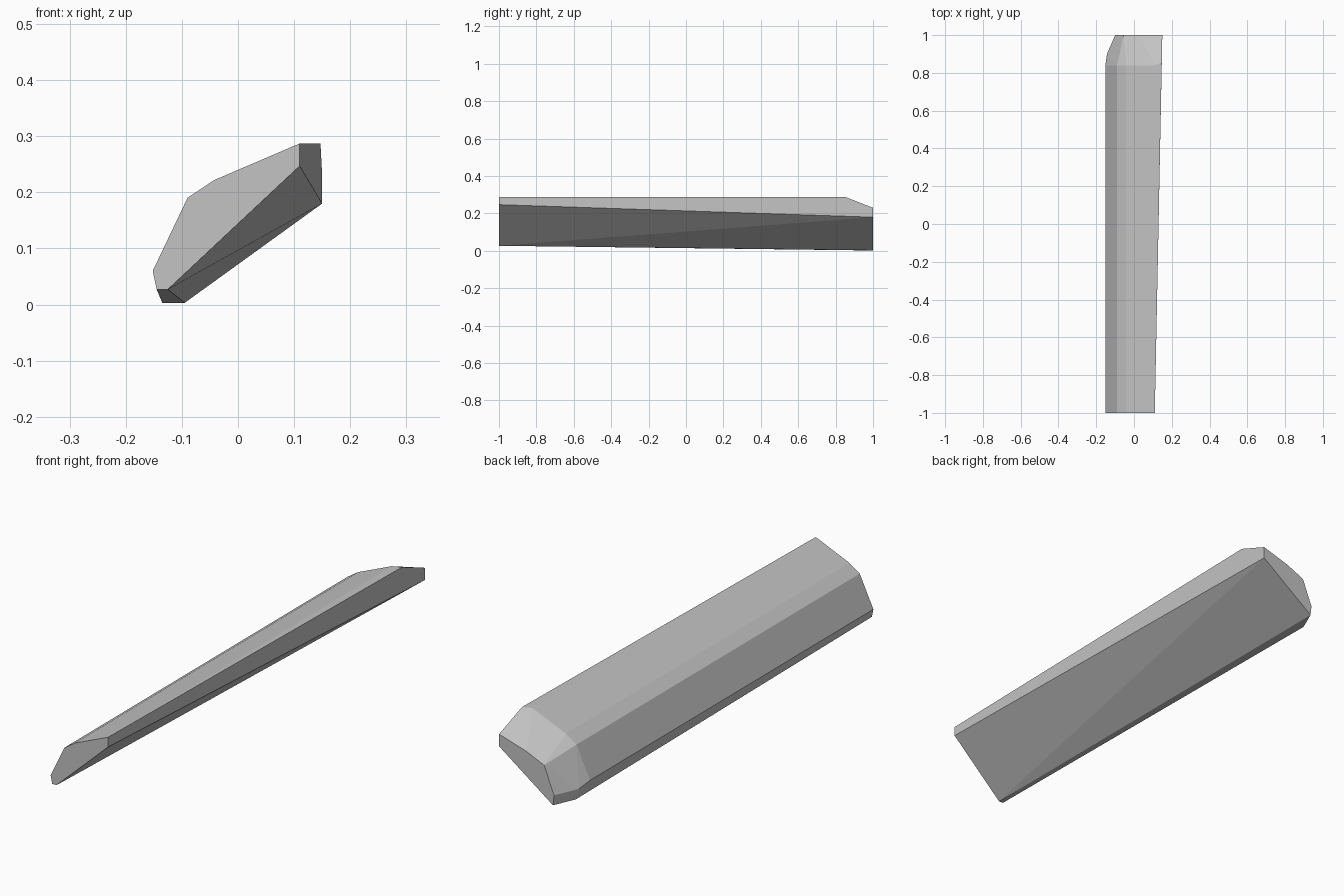
import bpy
import bmesh

cube = bpy.data.objects.get("Cube")
if cube:
    bpy.data.objects.remove(cube, do_unlink=True)

grey = bpy.data.materials.new("plain grey")
grey.use_nodes = True
grey.diffuse_color = (0.55, 0.55, 0.55, 1)
grey.node_tree.nodes["Principled BSDF"].inputs["Base Color"].default_value = grey.diffuse_color

# Flat front end, as (x, z)
front = [(0.11, 0.287), (0.11, 0.247), (-0.125, 0.027), (-0.145, 0.027),
         (-0.152, 0.06), (-0.09, 0.19), (-0.042, 0.222)]
# Flat back end, smaller than the body
back = [(0.15, 0.23), (0.15, 0.18), (-0.095, 0.003), (-0.1, 0.045),
        (-0.055, 0.157), (0.027, 0.193)]
# Shoulder where the bevel to the back end begins
shoulder = [(0.147, 0.855, 0.287), (0.11, 0.84, 0.287), (-0.042, 0.84, 0.222),
            (-0.09, 0.84, 0.19), (-0.152, 0.84, 0.06),
            (-0.143, 0.9, 0.045), (-0.135, 0.908, 0.003)]

points = [(x, -1, z) for x, z in front] + [(x, 1, z) for x, z in back] + shoulder

# The solid is convex, so skin the sections with a hull
bm = bmesh.new()
for p in points:
    bm.verts.new(p)
bmesh.ops.convex_hull(bm, input=bm.verts[:])
loose = [v for v in bm.verts if not v.link_faces]
bmesh.ops.delete(bm, geom=loose, context="VERTS")
bmesh.ops.recalc_face_normals(bm, faces=bm.faces[:])
mesh = bpy.data.meshes.new("bevelled_bar")
bm.to_mesh(mesh)
bm.free()
mesh.materials.append(grey)
bar = bpy.data.objects.new("bevelled_bar", mesh)
bpy.context.collection.objects.link(bar)
